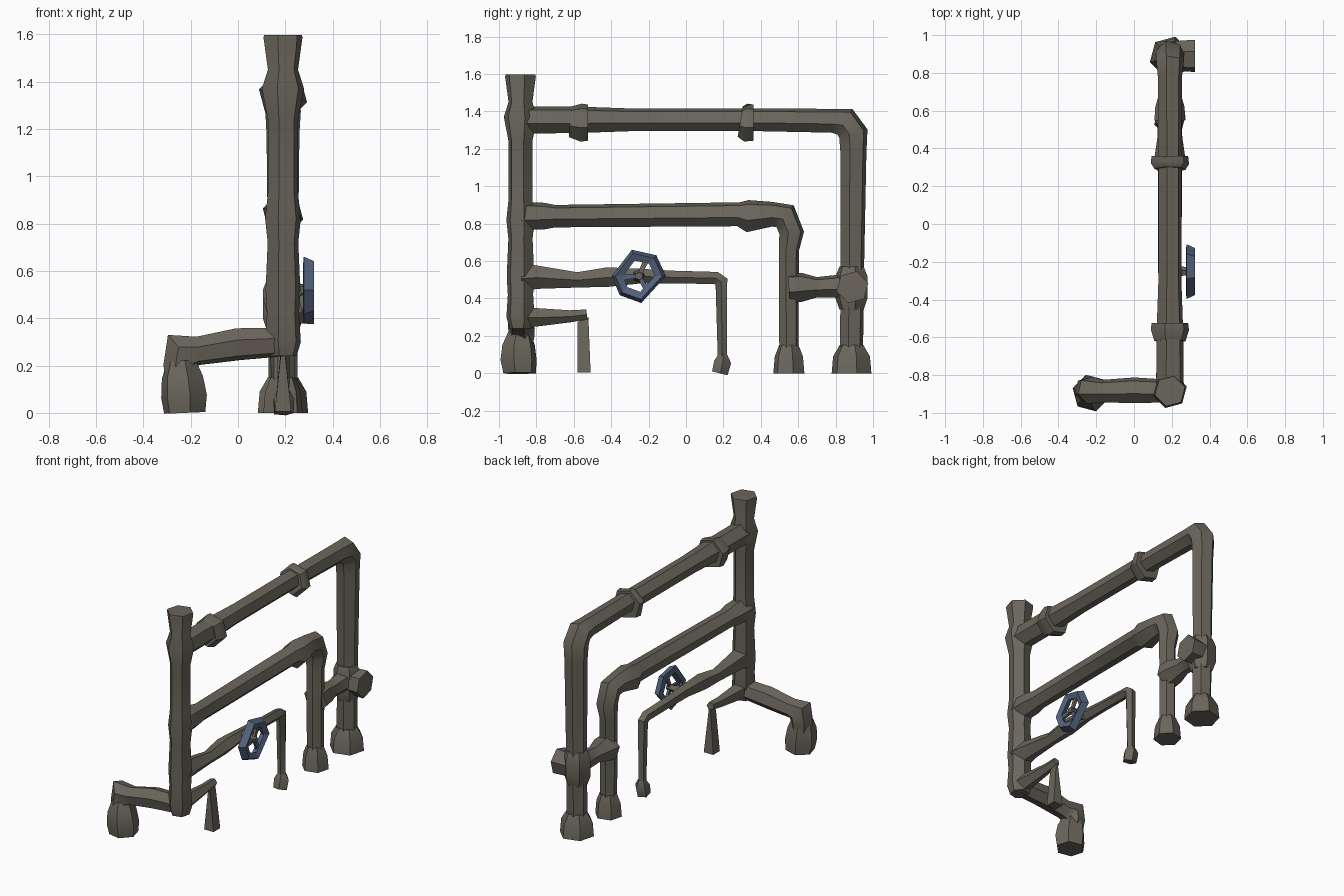
import bpy, bmesh, math
from mathutils import Vector

if "Cube" in bpy.data.objects:
    bpy.data.objects.remove(bpy.data.objects["Cube"])


def material(name, rgb):
    m = bpy.data.materials.new(name)
    m.diffuse_color = (*rgb, 1)
    m.use_nodes = True
    m.node_tree.nodes["Principled BSDF"].inputs["Base Color"].default_value = m.diffuse_color
    return m


METAL = material("weathered grey metal", (0.145, 0.132, 0.106))
BLUE = material("faded blue paint", (0.088, 0.122, 0.205))


def finish(name, bm, mat, angle=None):
    bmesh.ops.recalc_face_normals(bm, faces=bm.faces)
    me = bpy.data.meshes.new(name)
    bm.to_mesh(me)
    bm.free()
    me.materials.append(mat)
    ob = bpy.data.objects.new(name, me)
    bpy.context.collection.objects.link(ob)
    if angle:
        bpy.context.view_layer.objects.active = ob
        ob.select_set(True)
        bpy.ops.object.shade_smooth_by_angle(angle=math.radians(angle))
        ob.select_set(False)
    return ob


def tube(name, stations, side, sides=6, mat=METAL):
    """Loft a mitred pipe through (point, radius) stations; side is normal to the path plane."""
    bm = bmesh.new()
    side = Vector(side)
    pts = [Vector(p) for p, r in stations]
    rings = []
    for i, (p, r) in enumerate(stations):
        a = (pts[i] - pts[max(i - 1, 0)]).normalized()
        b = (pts[min(i + 1, len(pts) - 1)] - pts[i]).normalized()
        t = (a + b).normalized()
        n = t.cross(side).normalized()
        miter = 1 / max(t.dot(b if b.length else a), 0.6)
        ring = []
        for k in range(sides):
            w = 2 * math.pi * k / sides + math.radians(15)
            ring.append(bm.verts.new(pts[i] + n * math.cos(w) * r * miter + side * math.sin(w) * r))
        rings.append(ring)
    for lo, hi in zip(rings, rings[1:]):
        for k in range(sides):
            j = (k + 1) % sides
            bm.faces.new((lo[k], lo[j], hi[j], hi[k]))
    bm.faces.new(rings[0][::-1])
    bm.faces.new(rings[-1])
    return finish(name, bm, mat, 50)


X = 0.19
AX, AY = (1, 0, 0), (0, 1, 0)


def yz(*rows):
    return [((X, y, z), r) for y, z, r in rows]


# tall upright with thickened joints and a flared open end
tube("main_upright", yz((-.885, .24, .06), (-.885, .30, .078), (-.885, .42, .07),
     (-.885, .52, .076), (-.885, .72, .067), (-.885, .82, .078), (-.885, .93, .066),
     (-.885, 1.24, .066), (-.885, 1.37, .092), (-.885, 1.45, .066),
     (-.885, 1.585, .085), (-.885, 1.597, .083)), AX)

# top pipe: collars, corner elbow, drop and foot
tube("top_pipe", yz((-.88, 1.355, .075), (-.6, 1.355, .074), (-.3, 1.355, .063),
     (.4, 1.355, .063), (.78, 1.35, .066), (.85, 1.345, .074), (.895, 1.28, .078),
     (.895, 1.18, .072), (.89, .6, .065), (.885, .14, .064)), AX)
for name, y0, y1 in (("top_collar_left", -.59, -.525), ("top_collar_right", .29, .36)):
    tube(name, yz((y0 - .03 if y0 < 0 else y0, 1.345, .085), (y0 + .03, 1.34, .105),
         (y1, 1.34, .1)), AX)
tube("top_pipe_foot", yz((.885, 0, .11), (.885, .09, .102), (.885, .15, .066)), AX)

# middle pipe with its own elbow and foot
tube("middle_pipe", yz((-.88, .84, .077), (-.76, .84, .074), (-.7, .84, .062),
     (.28, .85, .066), (.33, .84, .088), (.46, .85, .068), (.53, .84, .066),
     (.565, .75, .066), (.55, .66, .056), (.55, .12, .053)), AX)
tube("middle_pipe_foot", yz((.55, 0, .086), (.55, .09, .078), (.55, .15, .054)), AX)

# cross link between the two drops and the stub poking out sideways
tube("cross_link", yz((.55, .455, .085), (.62, .46, .08), (.7, .46, .056),
     (.8, .465, .062), (.88, .465, .085)), AX)
tube("link_joint", yz((.885, .34, .067), (.885, .4, .088), (.885, .52, .088), (.885, .57, .067)), AX)
tube("link_stub", [((.17, .89, .46), .07), ((.25, .89, .46), .084), ((.322, .89, .46), .088)], AY)

# lower thin pipe
tube("lower_pipe", yz((-.88, .51, .08), (-.8, .515, .066), (-.58, .5, .043),
     (-.42, .515, .055), (-.25, .52, .042), (-.08, .515, .036), (.16, .51, .034),
     (.19, .49, .033), (.195, .08, .026)), AX, 5)
tube("lower_pipe_foot", yz((.18, 0, .045), (.195, .06, .048), (.197, .1, .025)), AX, 5)

# lowest spout and the tapered stem beneath it
tube("low_spout", yz((-.88, .3, .062), (-.8, .3, .052), (-.62, .305, .034), (-.53, .315, .028)), AX, 5)
bm = bmesh.new()
lo = [bm.verts.new((X + x, -.545 + y, 0.005)) for x, y in ((-.035, -.035), (.035, -.035), (.035, .035), (-.035, .035))]
hi = [bm.verts.new((X + x, -.55 + y, z)) for x, y, z in ((-.006, -.03, .275), (.006, -.03, .275), (.006, .028, .3), (-.006, .028, .3))]
bm.faces.new(lo)
bm.faces.new(hi)
for k in range(4):
    j = (k + 1) % 4
    bm.faces.new((lo[k], lo[j], hi[j], hi[k]))
finish("spout_stem", bm, METAL)

# sideways branch at the bottom of the upright
tube("side_branch", [((.2, -.885, .3), .062), ((.0, -.88, .29), .07), ((-.17, -.885, .262), .062),
     ((-.235, -.88, .26), .074), ((-.245, -.88, .2), .072), ((-.24, -.885, .13), .066)], AY)
tube("branch_foot", [((-.225, -.89, 0), .09), ((-.228, -.895, .07), .1),
     ((-.235, -.895, .15), .09), ((-.24, -.89, .22), .062)], AY)

# valve handwheel: angular ring, spokes, hub and stem
VC = Vector((.296, -.252, .52))


def wheel_point(r, deg, x):
    a = math.radians(deg)
    return VC + Vector((x, math.cos(a) * r, math.sin(a) * r))


bm = bmesh.new()
ANG = (0, 50, 105, 180, 225, 275)
loops = [[bm.verts.new(wheel_point(r, a, x)) for a in ANG]
         for r, x in ((.145, -.018), (.125, .026), (.085, .012), (.1, -.022))]
for i in range(4):
    for k in range(6):
        j, h = (k + 1) % 6, (i + 1) % 4
        bm.faces.new((loops[i][k], loops[i][j], loops[h][j], loops[h][k]))
finish("handwheel_ring", bm, BLUE)
for n, a in enumerate((65, 185, 300)):
    bm = bmesh.new()
    vs = [bm.verts.new(wheel_point(r, a + d, x)) for x in (-.01, .006)
          for r, d in ((.012, -60), (.1, -9), (.1, 9), (.012, 60))]
    bmesh.ops.convex_hull(bm, input=vs)
    finish(f"handwheel_spoke_{n + 1}", bm, METAL if n == 0 else BLUE)
tube("valve_stem", [((.2, -.252, .52), .04), ((.26, -.252, .52), .026), ((.312, -.252, .52), .022)], AY, 5)
